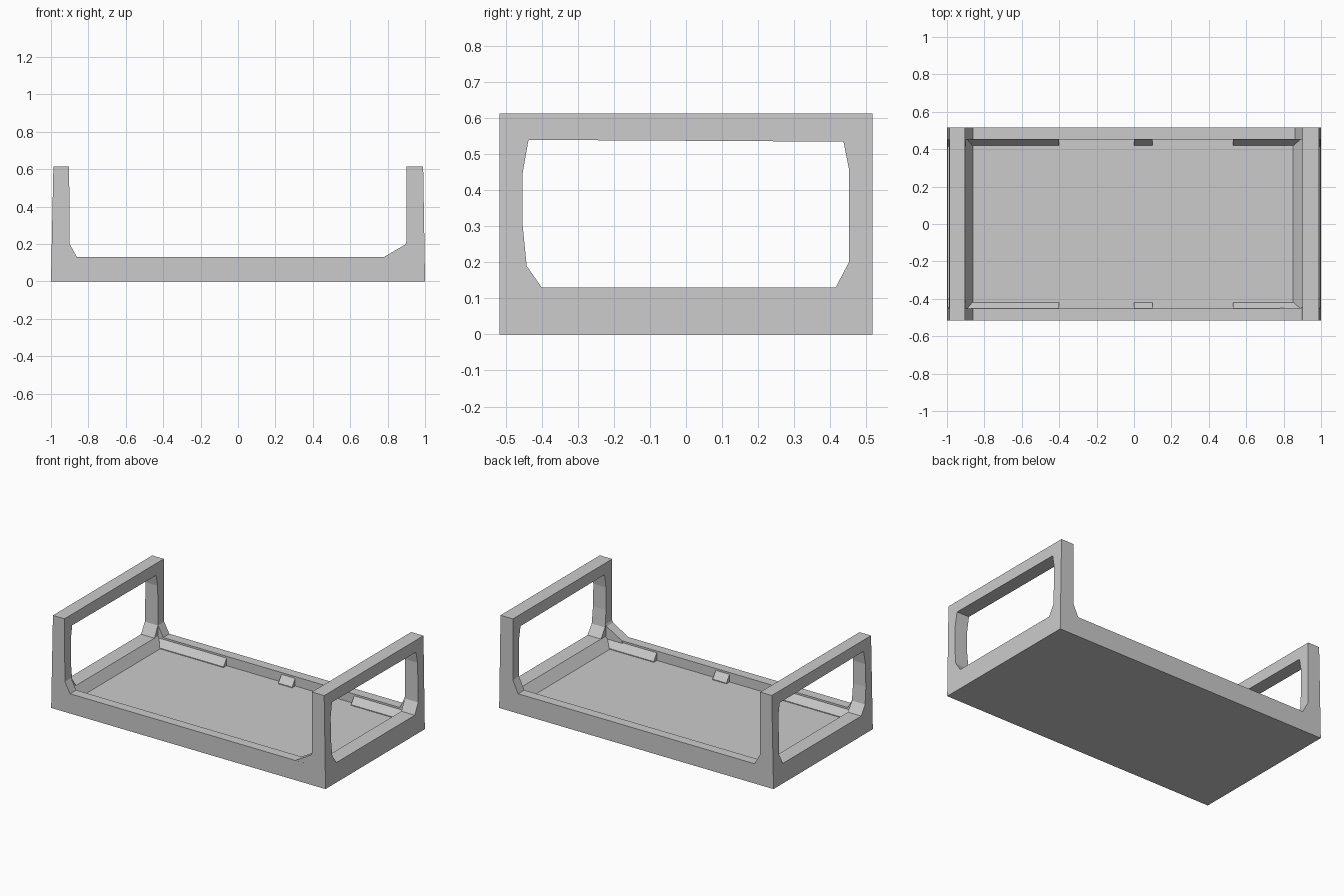
import bpy, bmesh
from mathutils import Vector

if "Cube" in bpy.data.objects:
    bpy.data.objects.remove(bpy.data.objects["Cube"])


def prism(name, profile, axis, a, b):
    """Extrude a 2D profile along x (profile = y,z) or along y (profile = x,z)."""
    bm = bmesh.new()
    place = (lambda p: (a, p[0], p[1])) if axis == 'x' else (lambda p: (p[0], a, p[1]))
    face = bm.faces.new([bm.verts.new(place(p)) for p in profile])
    ext = bmesh.ops.extrude_face_region(bm, geom=[face])
    shift = Vector((b - a, 0, 0)) if axis == 'x' else Vector((0, b - a, 0))
    bmesh.ops.translate(bm, vec=shift,
                        verts=[v for v in ext['geom'] if isinstance(v, bmesh.types.BMVert)])
    bmesh.ops.recalc_face_normals(bm, faces=bm.faces[:])
    mesh = bpy.data.meshes.new(name)
    bm.to_mesh(mesh)
    bm.free()
    ob = bpy.data.objects.new(name, mesh)
    bpy.context.collection.objects.link(ob)
    return ob


def cut(target, cutter):
    mod = target.modifiers.new(cutter.name, 'BOOLEAN')
    mod.operation = 'DIFFERENCE'
    mod.solver = 'EXACT'
    mod.object = cutter
    bpy.context.view_layer.objects.active = target
    bpy.ops.object.modifier_apply(modifier=mod.name)
    bpy.data.objects.remove(cutter, do_unlink=True)


W, D, H = 1.0, 0.517, 0.613
RIM, FLOOR = 0.13, 0.068

# Tray body with raised ends: U outline through the full depth
body = prism("tray_body", [
    (-W, 0), (W, 0), (0.99, H), (0.90, H), (0.90, 0.21), (0.862, RIM),
    (-0.862, RIM), (-0.90, 0.20), (-0.903, H), (-0.987, H)], 'y', -D, D)

# Handle openings through both ends, with clipped corners
cut(body, prism("handle_opening", [
    (-0.40, RIM), (0.415, RIM), (0.452, 0.20), (0.452, 0.46), (0.437, 0.535),
    (-0.437, 0.54), (-0.453, 0.45), (-0.453, 0.30), (-0.442, 0.19)], 'x', -1.2, 1.2))

# Tray recess with sloping ends
cut(body, prism("recess", [
    (-0.90, 0.20), (-0.90, RIM), (-0.862, FLOOR), (0.85, FLOOR),
    (0.90, RIM), (0.90, 0.20)], 'y', -0.453, 0.453))

# Larger brace at the front right post
prism("front_right_brace", [(0.78, RIM), (0.90, 0.20), (0.91, 0.19), (0.91, 0.10),
                            (0.78, 0.10)], 'y', -0.5165, -0.45)

# Sloped blocks along the inside of the long walls
for side, label in ((-1, "front"), (1, "back")):
    for i, (x0, x1) in enumerate(((-0.89, -0.40), (0.0, 0.10), (0.53, 0.89))):
        prism(f"{label}_inner_block_{i + 1}", [
            (side * 0.42, FLOOR - 0.01), (side * 0.42, FLOOR + 0.005),
            (side * 0.453, 0.118), (side * 0.47, 0.118),
            (side * 0.47, FLOOR - 0.01)], 'x', x0, x1)
